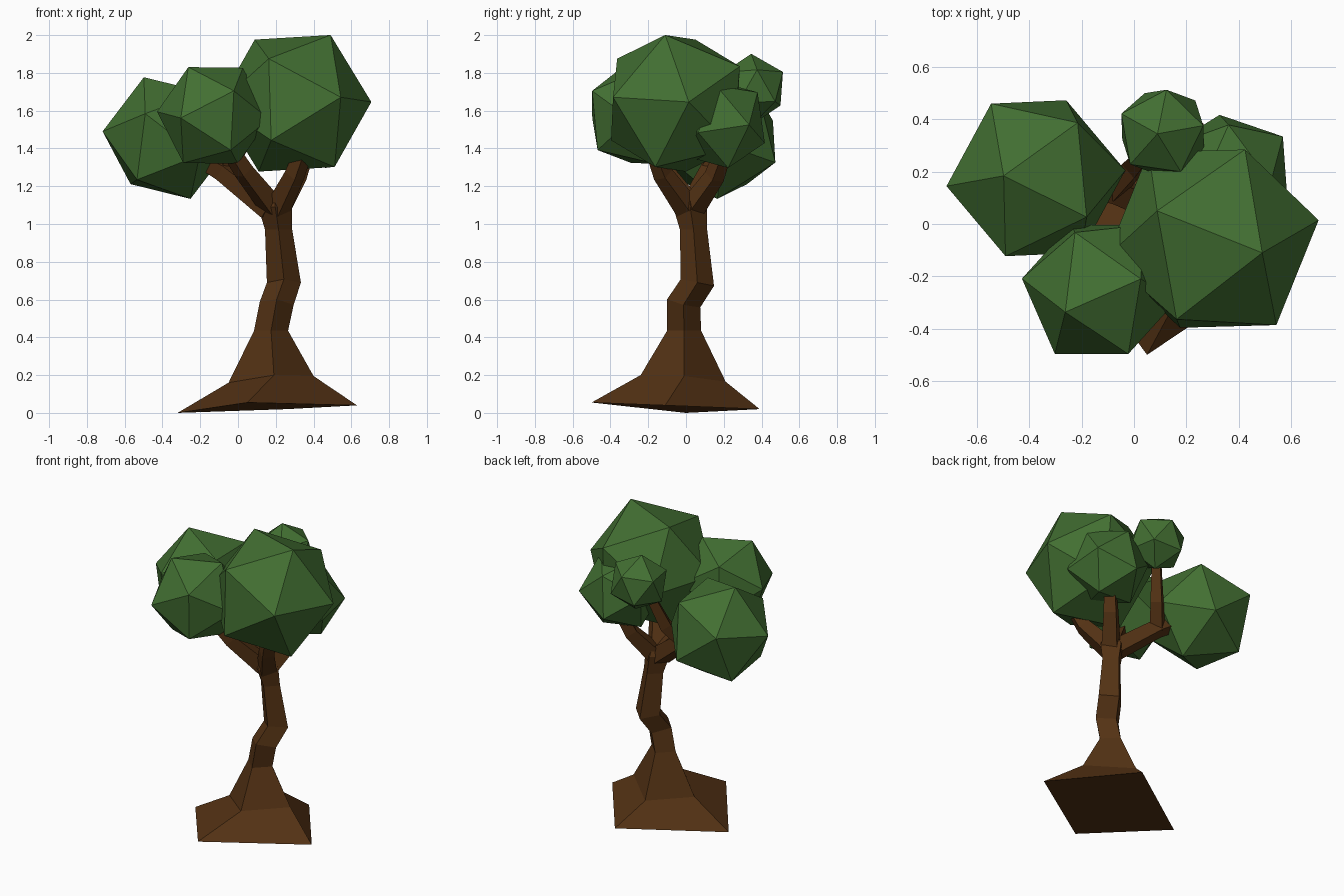
import bpy, bmesh
from mathutils import Vector, Matrix

if "Cube" in bpy.data.objects:
    bpy.data.objects.remove(bpy.data.objects["Cube"])


def material(name, rgb):
    m = bpy.data.materials.new(name)
    m.diffuse_color = (*rgb, 1)
    m.use_nodes = True
    m.node_tree.nodes["Principled BSDF"].inputs["Base Color"].default_value = m.diffuse_color
    return m


BARK = material("bark_brown", (0.088, 0.032, 0.007))
LEAF = material("leaf_green", (0.055, 0.160, 0.032))


def finish(name, bm, mat):
    bmesh.ops.recalc_face_normals(bm, faces=bm.faces)
    mesh = bpy.data.meshes.new(name)
    bm.to_mesh(mesh)
    bm.free()
    mesh.materials.append(mat)
    obj = bpy.data.objects.new(name, mesh)
    bpy.context.collection.objects.link(obj)
    return obj


def loft(name, rings):
    """Join four-cornered rings into a closed, flat-faced limb."""
    bm = bmesh.new()
    loops = [[bm.verts.new(p) for p in ring] for ring in rings]
    for a, b in zip(loops, loops[1:]):
        for i in range(4):
            j = (i + 1) % 4
            bm.faces.new((a[i], a[j], b[j], b[i]))
    bm.faces.new(loops[0][::-1])
    bm.faces.new(loops[-1])
    return finish(name, bm, BARK)


def diamond(center, half, direction=(0, 0, 1)):
    """Four-cornered ring around a limb, corners towards the axes."""
    d = Vector(direction).normalized()
    u = (Vector((1, 0, 0)) - d * d.x).normalized()
    v = d.cross(u)
    c = Vector(center)
    return [c - u * half, c - v * half, c + u * half, c + v * half]


def branch(name, points, radii):
    pts = [Vector(p) for p in points]
    rings = []
    for i, p in enumerate(pts):
        d = pts[min(i + 1, len(pts) - 1)] - pts[max(i - 1, 0)]
        rings.append(diamond(p, radii[i], d))
    return loft(name, rings)


def leaf_ball(name, center, radius, apex, neighbour):
    """Icosahedron turned so two of its corners point at given places."""
    c = Vector(center)
    z = (Vector(apex) - c).normalized()
    x = Vector(neighbour) - c
    x = (x - z * x.dot(z)).normalized()
    y = z.cross(x)
    turn = Matrix((x, y, z)).transposed().to_4x4()
    bm = bmesh.new()
    bmesh.ops.create_icosphere(bm, subdivisions=1, radius=radius,
                               matrix=Matrix.Translation(c) @ turn)
    return finish(name, bm, LEAF)


# Trunk: flared tilted foot, then a kinked four-sided stem
foot = [(-0.32, 0.0, 0.0), (0.05, -0.5, 0.055), (0.63, -0.11, 0.04), (0.26, 0.39, 0.02)]
flare = [(-0.05, -0.02, 0.16), (0.19, -0.24, 0.2), (0.40, -0.01, 0.195), (0.16, 0.21, 0.165)]
loft("trunk", [
    foot, flare,
    diamond((0.175, -0.01, 0.435), 0.09),
    diamond((0.205, -0.012, 0.58), 0.09, (0.1, 0.25, 1)),
    diamond((0.243, 0.06, 0.69), 0.09, (0.0, 0.2, 1)),
    diamond((0.215, 0.04, 0.97), 0.072),
    diamond((0.197, 0.022, 1.09), 0.09),
    diamond((0.197, 0.022, 1.14), 0.055),
])

# Branches: one per leaf ball, the back one growing off the left one
knot = (-0.08, 0.13, 1.28)
branch("left_branch", [(0.17, 0.03, 1.08), knot, (-0.25, 0.17, 1.38)], (0.07, 0.06, 0.05))
branch("back_branch", [knot, (0.0, 0.22, 1.40), (0.08, 0.31, 1.66)], (0.055, 0.05, 0.035))
branch("front_branch", [(0.18, 0.02, 1.09), (0.03, -0.12, 1.28), (-0.08, -0.2, 1.45)], (0.07, 0.055, 0.045))
branch("right_branch", [(0.21, 0.01, 1.08), (0.30, -0.12, 1.26), (0.36, -0.18, 1.42)], (0.07, 0.055, 0.045))
branch("back_right_branch", [(0.21, 0.03, 1.08), (0.31, 0.15, 1.25), (0.37, 0.21, 1.42)], (0.07, 0.055, 0.045))

# Foliage
leaf_ball("right_foliage", (0.30, -0.056, 1.639), 0.412, (0.49, -0.11, 2.0), (0.09, 0.05, 1.98))
leaf_ball("left_foliage", (-0.375, 0.175, 1.455), 0.345, (-0.715, 0.145, 1.49), (-0.49, -0.125, 1.585))
leaf_ball("front_foliage", (-0.132, -0.25, 1.575), 0.30, (-0.26, -0.335, 1.825), (-0.015, -0.505, 1.705))
leaf_ball("back_foliage", (0.11, 0.35, 1.715), 0.187, (0.09, 0.345, 1.90), (0.125, 0.515, 1.80))
leaf_ball("back_right_foliage", (0.36, 0.18, 1.53), 0.26, (0.57, 0.335, 1.525), (0.385, 0.40, 1.70))
